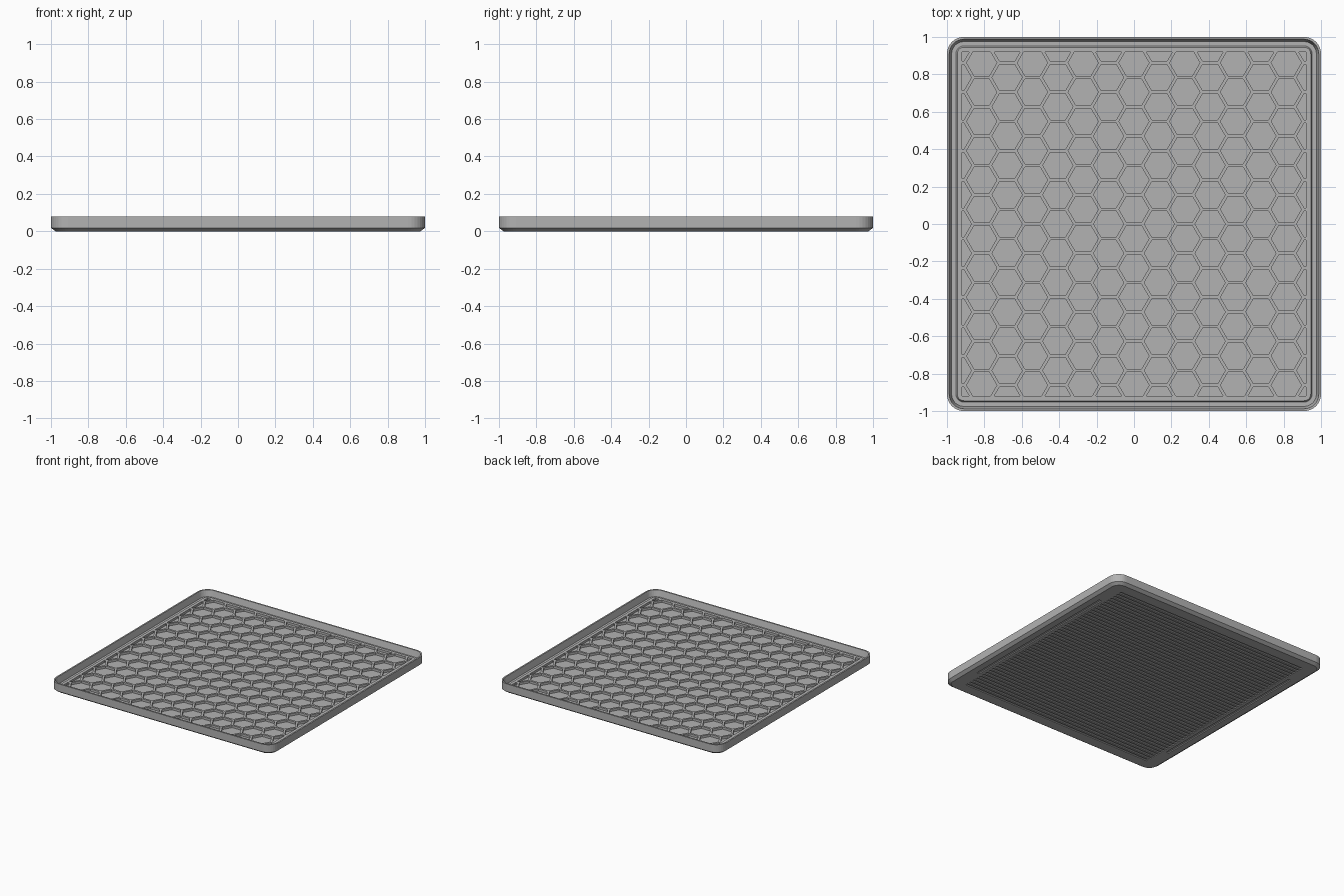
import bpy, bmesh, math
from mathutils import Vector

cube = bpy.data.objects.get("Cube")
if cube:
    bpy.data.objects.remove(cube, do_unlink=True)

FIELD = 0.92            # half size of the honeycomb field
PITCH = 0.1567          # hexagon spacing across the flats
WALL = 0.017            # rib between hexagons
PLATE_TOP, POCKET_FLOOR = 0.042, 0.024

grey = bpy.data.materials.new("mid grey")
grey.use_nodes = True
colour = (0.45, 0.45, 0.45, 1)
grey.diffuse_color = colour
grey.node_tree.nodes["Principled BSDF"].inputs["Base Color"].default_value = colour


def make_object(name, bm):
    bmesh.ops.recalc_face_normals(bm, faces=bm.faces[:])
    mesh = bpy.data.meshes.new(name)
    bm.to_mesh(mesh)
    bm.free()
    mesh.materials.append(grey)
    obj = bpy.data.objects.new(name, mesh)
    bpy.context.collection.objects.link(obj)
    return obj


def rounded_square(bm, half, radius, z, steps=8):
    ring = []
    for corner in range(4):
        turn = corner * math.pi / 2
        cx = (half - radius) * math.sqrt(2) * math.cos(turn + math.pi / 4)
        cy = (half - radius) * math.sqrt(2) * math.sin(turn + math.pi / 4)
        for i in range(steps + 1):
            a = turn + i / steps * math.pi / 2
            ring.append(bm.verts.new((cx + radius * math.cos(a), cy + radius * math.sin(a), z)))
    return ring


def prism(bm, outline, low, high):
    bottom = [bm.verts.new((x, y, low)) for x, y in outline]
    top = [bm.verts.new((x, y, high)) for x, y in outline]
    bm.faces.new(bottom[::-1])
    bm.faces.new(top)
    for i in range(len(outline)):
        j = (i + 1) % len(outline)
        bm.faces.new((bottom[i], bottom[j], top[j], top[i]))


def box(bm, x, y, half_x, half_y, low, high):
    prism(bm, [(x + sx * half_x, y + sy * half_y)
               for sx, sy in ((-1, -1), (1, -1), (1, 1), (-1, 1))], low, high)


def clip(outline, normal, limit):
    """Keep the part of a convex outline on the inner side of a line."""
    kept = []
    for i, p in enumerate(outline):
        q = outline[(i + 1) % len(outline)]
        dp, dq = p.dot(normal) - limit, q.dot(normal) - limit
        if dp <= 0:
            kept.append(p)
        if dp * dq < 0:
            kept.append(p.lerp(q, dp / (dp - dq)))
    return kept


# Tray shell: chamfered base, upright rim, gutter and raised plate
profile = [(0.975, 0.065, 0), (1.0, 0.09, 0.018), (1.0, 0.09, 0.08),
           (0.988, 0.078, 0.08), (0.975, 0.065, 0.03),
           (0.952, 0.042, 0.03), (0.945, 0.035, PLATE_TOP)]
bm = bmesh.new()
rings = [rounded_square(bm, *p) for p in profile]
bm.faces.new(rings[0][::-1])
bm.faces.new(rings[-1])
for low, high in zip(rings, rings[1:]):
    for i in range(len(low)):
        j = (i + 1) % len(low)
        bm.faces.new((low[i], low[j], high[j], high[i]))
tray = make_object("tray", bm)

# Honeycomb pockets, trimmed to the square field
bm = bmesh.new()
corner_radius = (PITCH - WALL) / math.sqrt(3)
for col in range(-7, 8):
    for row in range(-7, 8):
        centre = Vector((col * PITCH * math.sqrt(3) / 2,
                         (row + (0.5 if col % 2 == 0 else 0)) * PITCH))
        outline = [centre + corner_radius * Vector((math.cos(k * math.pi / 3), math.sin(k * math.pi / 3)))
                   for k in range(6)]
        for normal in ((1, 0), (-1, 0), (0, 1), (0, -1)):
            outline = clip(outline, Vector(normal), FIELD)
        if len(outline) > 2:
            prism(bm, outline, POCKET_FLOOR, 0.1)
pocket_cutter = make_object("pocket_cutter", bm)

# Underside grip grooves and the long slots beside them
bm = bmesh.new()
GROOVES = 48
for i in range(GROOVES):
    y = (i - (GROOVES - 1) / 2) * 0.0375
    box(bm, 0, y, 0.87, 0.009, -0.02, 0.008)
for side in (-1, 1):
    box(bm, side * 0.91, 0, 0.012, 0.7, -0.02, 0.008)
groove_cutter = make_object("groove_cutter", bm)

# Apply both cuts, then drop the cutters
for cutter in (pocket_cutter, groove_cutter):
    cutter.hide_render = True
    mod = tray.modifiers.new(cutter.name, 'BOOLEAN')
    mod.operation = 'DIFFERENCE'
    mod.solver = 'EXACT'
    mod.object = cutter
bpy.context.view_layer.update()
result = tray.evaluated_get(bpy.context.evaluated_depsgraph_get())
cut_mesh = bpy.data.meshes.new_from_object(result)
tray.modifiers.clear()
tray.data = cut_mesh
tray.data.materials.clear()
tray.data.materials.append(grey)
for cutter in (pocket_cutter, groove_cutter):
    bpy.data.objects.remove(cutter, do_unlink=True)
